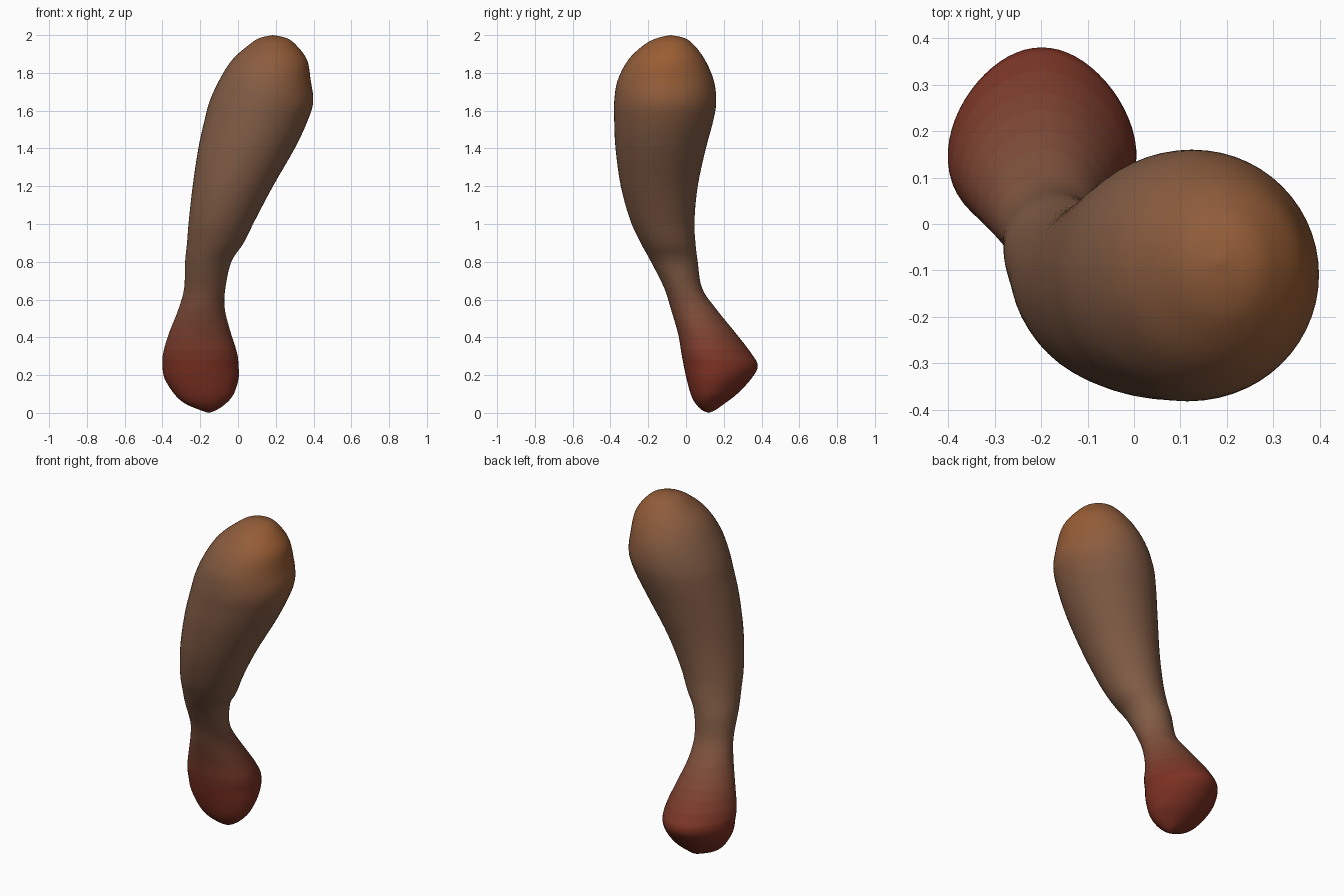
import bpy, bmesh, math
from mathutils import Vector

if "Cube" in bpy.data.objects:
    bpy.data.objects.remove(bpy.data.objects["Cube"])

# Cross-sections: height, left, right, front, back
SECTIONS = [
    (0.00, -0.155, -0.155, 0.12, 0.12),
    (0.015, -0.20, -0.115, 0.085, 0.155),
    (0.05, -0.28, -0.065, 0.05, 0.205),
    (0.10, -0.335, -0.025, 0.025, 0.27),
    (0.18, -0.385, 0.00, 0.003, 0.345),
    (0.25, -0.397, 0.00, -0.012, 0.38),
    (0.32, -0.393, -0.008, -0.025, 0.342),
    (0.42, -0.365, -0.038, -0.042, 0.265),
    (0.55, -0.315, -0.07, -0.08, 0.16),
    (0.66, -0.285, -0.067, -0.115, 0.085),
    (0.80, -0.28, -0.035, -0.185, 0.062),
    (0.90, -0.27, 0.03, -0.24, 0.05),
    (1.02, -0.26, 0.09, -0.295, 0.045),
    (1.20, -0.24, 0.185, -0.345, 0.062),
    (1.40, -0.21, 0.30, -0.373, 0.105),
    (1.55, -0.177, 0.37, -0.38, 0.145),
    (1.65, -0.15, 0.398, -0.38, 0.16),
    (1.76, -0.10, 0.385, -0.362, 0.147),
    (1.87, -0.03, 0.365, -0.305, 0.10),
    (1.95, 0.06, 0.305, -0.22, 0.04),
    (1.985, 0.115, 0.255, -0.15, -0.01),
    (2.00, 0.185, 0.185, -0.08, -0.08),
]
SIDES, STEPS = 56, 5


def spline(p, q, r, s, t):
    """Catmull-Rom blend of four sections."""
    return [0.5 * (2 * b + (c - a) * t + (2 * a - 5 * b + 4 * c - d) * t * t
                   + (3 * b - a - 3 * c + d) * t ** 3)
            for a, b, c, d in zip(p, q, r, s)]


def clamp(v):
    return max(0.0, min(1.0, v))


# Tints: brown body, red foot, orange crown
BROWN = Vector((0.22, 0.107, 0.06))
RED = Vector((0.20, 0.03, 0.016))
ORANGE = Vector((0.33, 0.11, 0.03))
LEVELS = 10

mesh = bpy.data.meshes.new("club_body")
body = bpy.data.objects.new("club_body", mesh)
bpy.context.collection.objects.link(body)
for name, tint in (("red", RED), ("orange", ORANGE)):
    for i in range(LEVELS):
        mat = bpy.data.materials.new(f"{name}_blend_{i}")
        mat.diffuse_color = (*BROWN.lerp(tint, i / (LEVELS - 1)), 1)
        mat.use_nodes = True
        mat.node_tree.nodes["Principled BSDF"].inputs["Base Color"].default_value = mat.diffuse_color
        mesh.materials.append(mat)

# Interpolated rings
rings = []
last = len(SECTIONS) - 1
for i in range(last):
    quad = [SECTIONS[max(0, min(last, i + k))] for k in (-1, 0, 1, 2)]
    rings += [spline(*quad, j / STEPS) for j in range(STEPS)]
rings.append(SECTIONS[-1])

# Loft, with the foot narrowing towards the back
bm = bmesh.new()
loops = []
for z, x0, x1, y0, y1 in rings:
    egg = 0.18 * clamp((0.6 - z) / 0.3)
    loop = []
    for k in range(SIDES):
        a = 2 * math.pi * k / SIDES
        x = (x0 + x1) / 2 + (x1 - x0) / 2 * math.cos(a) * (1 - egg * math.sin(a))
        y = (y0 + y1) / 2 + (y1 - y0) / 2 * math.sin(a)
        loop.append(bm.verts.new((x, y, z)))
    loops.append(loop)
for lo, hi in zip(loops, loops[1:]):
    for k in range(SIDES):
        n = (k + 1) % SIDES
        bm.faces.new((lo[k], lo[n], hi[n], hi[k]))
bmesh.ops.remove_doubles(bm, verts=bm.verts, dist=0.00005)
bmesh.ops.recalc_face_normals(bm, faces=bm.faces)

# Soft colour blends and smooth shading
for f in bm.faces:
    c = f.calc_center_median()
    f.smooth = True
    if c.z < 1:
        f.material_index = round(clamp((0.75 - c.z) / 0.5) * (LEVELS - 1))
    else:
        d = (c - Vector((0.30, -0.10, 1.86))).length
        f.material_index = LEVELS + round(clamp(1.15 - d / 0.35) * (LEVELS - 1))
bm.to_mesh(mesh)
bm.free()
